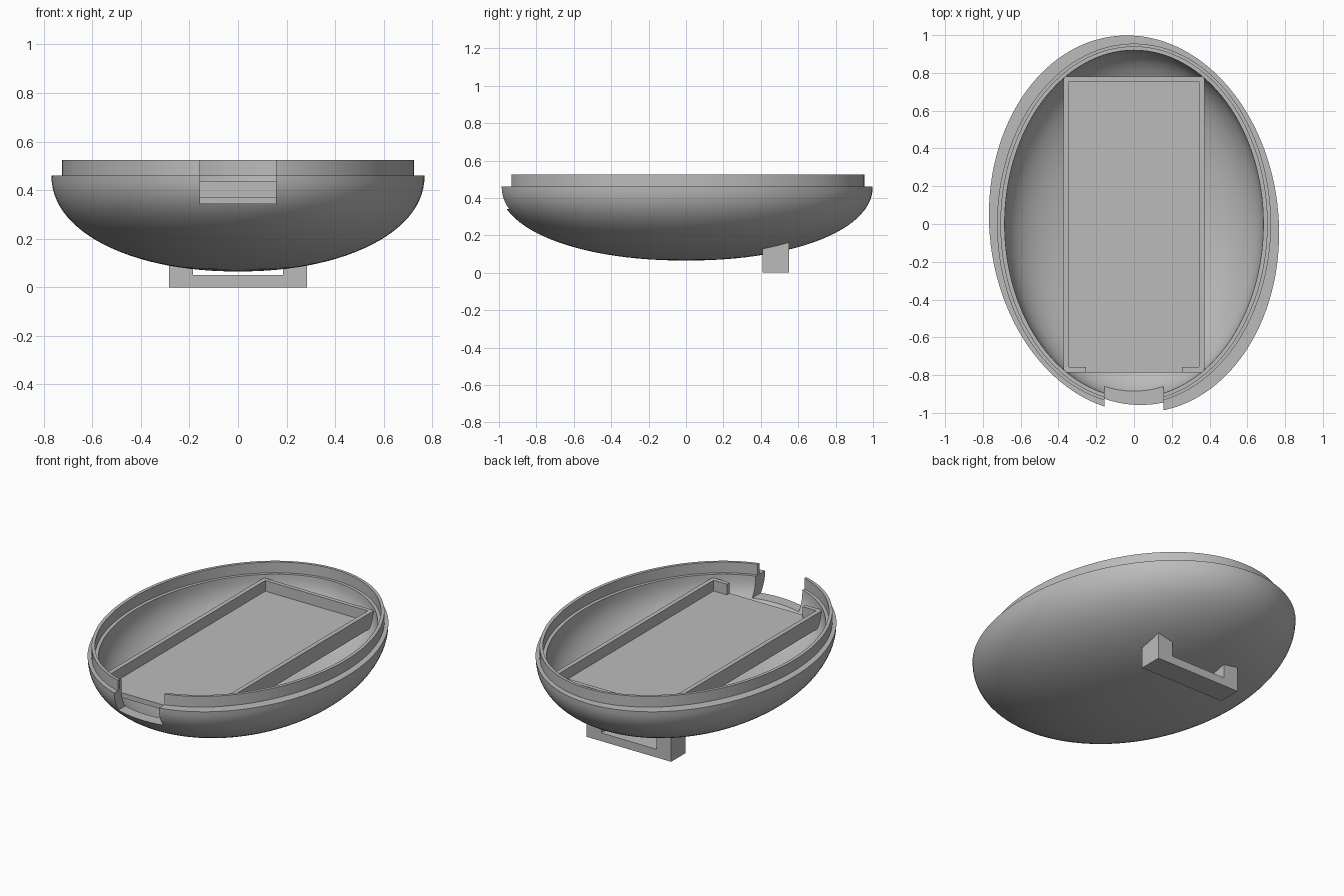
import bpy, bmesh, math

old = bpy.data.objects.get("Cube")
if old:
    bpy.data.objects.remove(old, do_unlink=True)

grey = bpy.data.materials.new("plain grey")
grey.use_nodes = True
COLOUR = (0.5, 0.5, 0.5, 1)
grey.diffuse_color = COLOUR
grey.node_tree.nodes["Principled BSDF"].inputs["Base Color"].default_value = COLOUR

SEGMENTS = 128
RIM = 0.46


def finish(bm, name):
    bmesh.ops.recalc_face_normals(bm, faces=bm.faces)
    mesh = bpy.data.meshes.new(name)
    bm.to_mesh(mesh)
    bm.free()
    mesh.materials.append(grey)
    obj = bpy.data.objects.new(name, mesh)
    bpy.context.collection.objects.link(obj)
    return obj


def add_box(bm, x, y, z):
    verts = bmesh.ops.create_cube(bm, size=1)["verts"]
    for v in verts:
        v.co = [(r[0] + r[1]) / 2 + c * (r[1] - r[0]) for r, c in zip((x, y, z), v.co)]


def boolean(obj, cutter, operation="DIFFERENCE"):
    mod = obj.modifiers.new("cut", "BOOLEAN")
    mod.operation = operation
    mod.solver = "EXACT"
    mod.object = cutter
    bpy.context.view_layer.objects.active = obj
    bpy.ops.object.modifier_apply(modifier=mod.name)
    bpy.data.objects.remove(cutter, do_unlink=True)


def bowl_rings(a, b, depth, power, tilt, steps=26):
    """Rings (half width, half length, height, tilt) from near the pole to the rim."""
    rings = []
    for i in range(1, steps + 1):
        t = i / steps * math.pi / 2
        s = math.sin(t) ** (2 / power)
        rings.append((a * s, b * s, RIM - depth * max(math.cos(t), 0) ** (2 / power), tilt))
    return rings


def loft(rings, low, high, name):
    """Skin the oval rings, closing both ends with a pole at the given heights."""
    bm = bmesh.new()
    loops = []
    for a, b, z, tilt in rings:
        loop = []
        for k in range(SEGMENTS):
            u = 2 * math.pi * k / SEGMENTS
            x, y = a * math.cos(u), b * math.sin(u)
            c, s = math.cos(tilt), math.sin(tilt)
            loop.append(bm.verts.new((x * c - y * s, x * s + y * c, z)))
        loops.append(loop)
    for lo, hi in zip(loops, loops[1:]):
        for k in range(SEGMENTS):
            n = (k + 1) % SEGMENTS
            bm.faces.new((lo[k], lo[n], hi[n], hi[k]))
    for loop, z in ((loops[0], low), (loops[-1], high)):
        pole = bm.verts.new((0, 0, z))
        for k in range(SEGMENTS):
            bm.faces.new((loop[k], loop[(k + 1) % SEGMENTS], pole))
    return finish(bm, name)


# Shell: slightly turned outer bowl, raised lip, inner ledge and inner bowl
outer = bowl_rings(0.766, 1.0, 0.395, 2.1, 0.09)
inner = bowl_rings(0.685, 0.92, 0.35, 2.3, 0)
lip = [(0.725, 0.955, RIM, 0), (0.725, 0.955, 0.525, 0),
       (0.705, 0.938, 0.525, 0), (0.705, 0.938, RIM, 0)]
shell = loft(outer + lip + inner[::-1], 0.065, 0.11, "bowl_shell")

# Front opening through the rim
bm = bmesh.new()
add_box(bm, (-0.157, 0.157), (-1.2, -0.8), (0.34, 0.7))
boolean(shell, finish(bm, "opening_cutter"))

# Tray: floor slab, back and side walls, two short front returns
bm = bmesh.new()
add_box(bm, (-0.372, 0.372), (-0.785, 0.78), (0.342, 0.372))
add_box(bm, (-0.372, 0.372), (0.755, 0.78), (0.36, 0.437))
for side in (-1, 1):
    add_box(bm, sorted((side * 0.345, side * 0.372)), (-0.785, 0.78), (0.36, 0.437))
    add_box(bm, sorted((side * 0.255, side * 0.35)), (-0.785, -0.758), (0.36, 0.437))
finish(bm, "tray")

# Bracket under the bowl, trimmed where it meets the shell
bm = bmesh.new()
add_box(bm, (-0.285, 0.285), (0.41, 0.55), (0, 0.3))
bracket = finish(bm, "bottom_bracket")
bm = bmesh.new()
add_box(bm, (-0.185, 0.185), (0.3, 0.7), (0.05, 0.5))
boolean(bracket, finish(bm, "slot_cutter"))
solid = loft(bowl_rings(0.755, 0.985, 0.385, 2.1, 0.09), RIM - 0.385, RIM, "trim_cutter")
boolean(bracket, solid)

# Smooth bowl with crisp edges
bpy.ops.object.select_all(action="DESELECT")
shell.select_set(True)
bpy.context.view_layer.objects.active = shell
bpy.ops.object.shade_smooth_by_angle(angle=math.radians(30))
